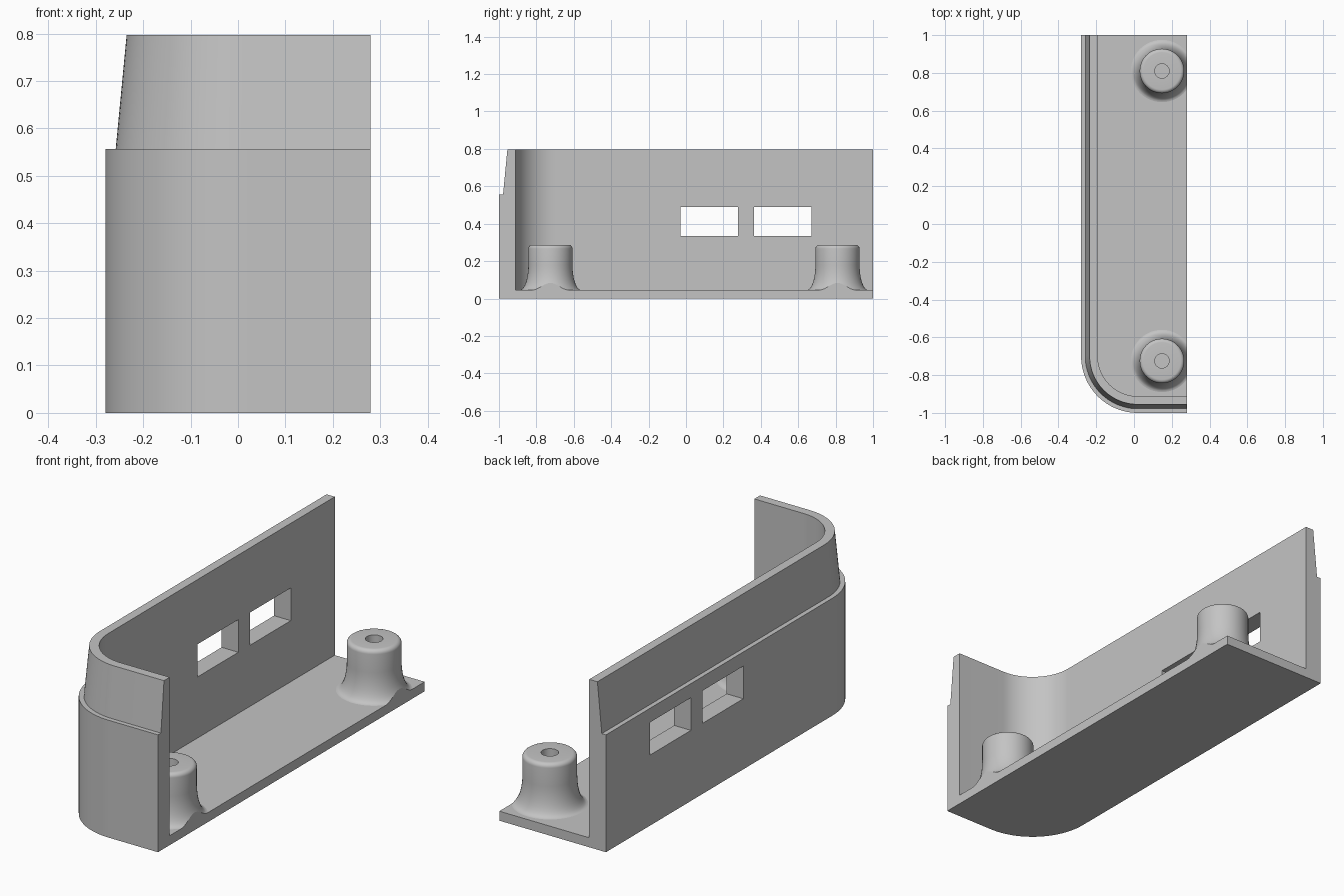
import bpy, bmesh
from math import pi, sin, cos, radians
from mathutils import Vector

cube = bpy.data.objects.get("Cube")
if cube:
    bpy.data.objects.remove(cube, do_unlink=True)

grey = bpy.data.materials.new("plain grey")
grey.use_nodes = True
COLOUR = (0.55, 0.55, 0.55, 1)
grey.diffuse_color = COLOUR
grey.node_tree.nodes["Principled BSDF"].inputs["Base Color"].default_value = COLOUR

SIDE, END = 0.28, 1.0        # half width and half length
RADIUS = 0.3                 # outer corner radius
FLOOR, LEDGE, TOP = 0.045, 0.557, 0.797
WALL = 0.088


def finish(bm, name, smooth=True):
    bmesh.ops.recalc_face_normals(bm, faces=bm.faces)
    mesh = bpy.data.meshes.new(name)
    bm.to_mesh(mesh)
    bm.free()
    mesh.materials.append(grey)
    obj = bpy.data.objects.new(name, mesh)
    bpy.context.collection.objects.link(obj)
    if smooth:
        bpy.ops.object.select_all(action="DESELECT")
        obj.select_set(True)
        bpy.context.view_layer.objects.active = obj
        bpy.ops.object.shade_smooth_by_angle(angle=radians(30))
    return obj


def box_cutter(name, low, high):
    bm = bmesh.new()
    bmesh.ops.create_cube(bm, size=1)
    low, high = Vector(low), Vector(high)
    for v in bm.verts:
        v.co = (low + high) / 2 + v.co * (high - low)
    obj = finish(bm, name, smooth=False)
    obj.hide_render = True
    obj.hide_set(True)
    obj.display_type = "WIRE"
    return obj


def cut(obj, cutter):
    mod = obj.modifiers.new(cutter.name, "BOOLEAN")
    mod.operation = "DIFFERENCE"
    mod.solver = "EXACT"
    mod.object = cutter


# Shell: wall section swept along the side, round the corner and across the front
section = [(0, 0), (0, LEDGE), (0.022, LEDGE), (0.045, TOP), (WALL, TOP), (WALL, FLOOR)]
centre = Vector((RADIUS - SIDE, RADIUS - END))
STEPS = 24


def station(i, inset):
    if i == 0:
        return -SIDE + inset, END
    if i == STEPS + 2:
        return SIDE, -END + inset
    a = pi + pi / 2 * (i - 1) / STEPS
    r = RADIUS - inset
    return centre.x + r * cos(a), centre.y + r * sin(a)


bm = bmesh.new()
rows = [[bm.verts.new((*station(i, d), z)) for d, z in section] for i in range(STEPS + 3)]
for a, b in zip(rows, rows[1:]):
    for j in range(len(section) - 1):
        bm.faces.new((a[j], b[j], b[j + 1], a[j + 1]))
corner_low = bm.verts.new((SIDE, END, 0))
corner_high = bm.verts.new((SIDE, END, FLOOR))
bm.faces.new([r[0] for r in rows] + [corner_low])
bm.faces.new([r[-1] for r in rows] + [corner_high])
for end in (rows[0], rows[-1]):
    bm.faces.new(end + [corner_high, corner_low])
shell = finish(bm, "shell")

# Two openings through the long wall
for name, y in (("front_opening", -0.03), ("back_opening", 0.363)):
    cut(shell, box_cutter(name, (-0.4, y, 0.335), (-0.1, y + 0.307, 0.49)))

# Screw posts: lathed profile with flared foot, rounded rim and blind hole
trim = box_cutter("post_trim", (SIDE, -1.2, -0.2), (0.6, 1.2, 0.6))
POST, FOOT, RIM, HEIGHT = 0.118, 0.165, 0.02, 0.287
FLARE = 0.135
profile = [(0, 0.04), (FOOT, 0.04)]
for k in range(11):          # concave foot
    a = pi / 2 * k / 10
    profile.append((FOOT - (FOOT - POST) * sin(a), FLOOR + FLARE * (1 - cos(a))))
for k in range(7):           # rounded rim
    a = pi / 2 * k / 6
    profile.append((POST - RIM + RIM * cos(a), HEIGHT - RIM + RIM * sin(a)))
profile += [(0.038, HEIGHT), (0.038, 0.08), (0, 0.08)]

for name, y in (("front_post", -0.725), ("back_post", 0.81)):
    bm = bmesh.new()
    verts = [bm.verts.new((r, 0, z)) for r, z in profile]
    edges = [bm.edges.new(pair) for pair in zip(verts, verts[1:])]
    bmesh.ops.spin(bm, geom=verts + edges, cent=(0, 0, 0), axis=(0, 0, 1),
                   angle=2 * pi, steps=48)
    bmesh.ops.remove_doubles(bm, verts=bm.verts, dist=0.0001)
    bmesh.ops.translate(bm, verts=bm.verts, vec=(0.148, y, 0))
    cut(finish(bm, name), trim)
